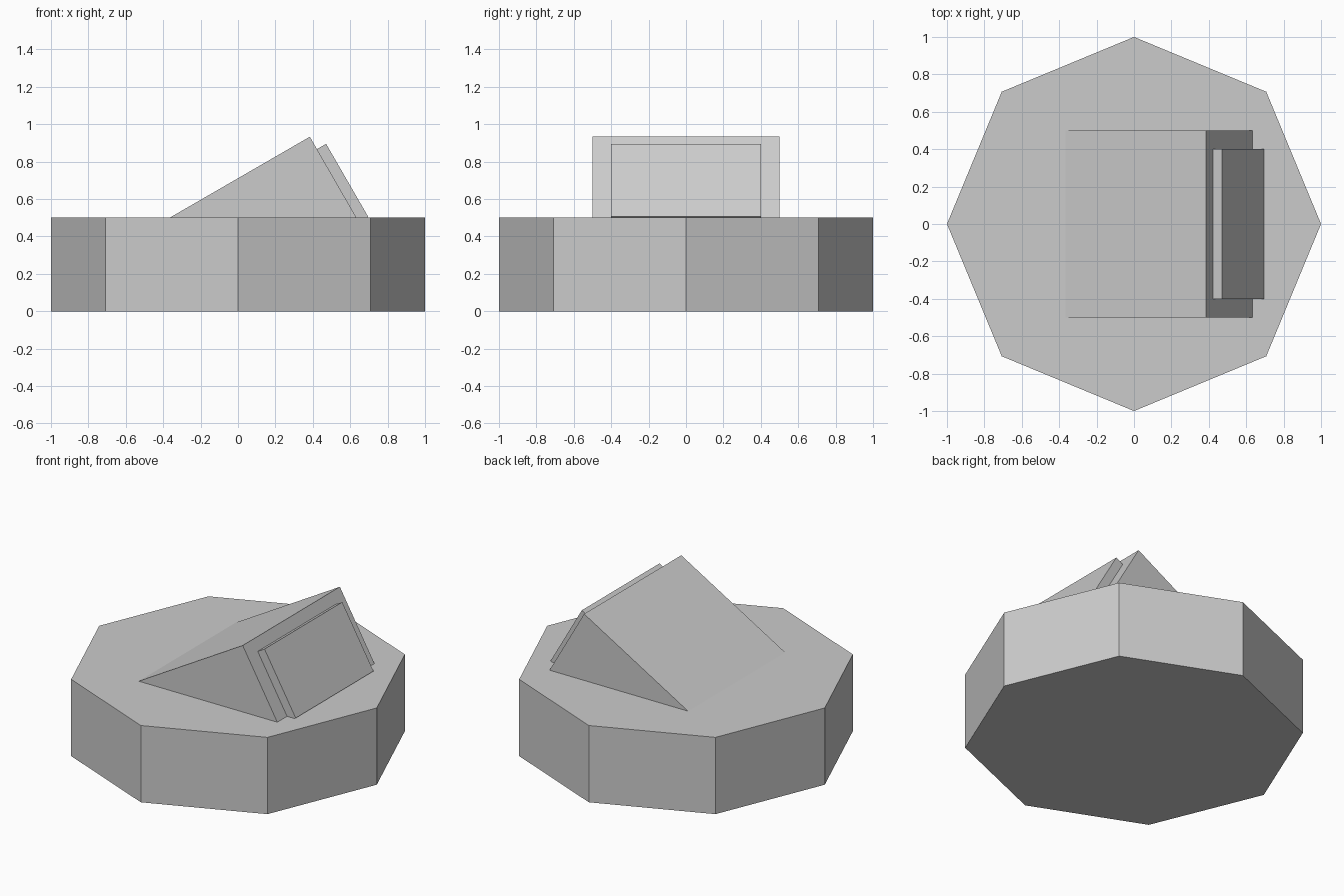
import bpy, bmesh, math
from mathutils import Vector

if "Cube" in bpy.data.objects:
    bpy.data.objects.remove(bpy.data.objects["Cube"])


def prism(name, profile, half_width):
    """Extrude an (x, z) profile symmetrically along y."""
    bm = bmesh.new()
    face = bm.faces.new([bm.verts.new((x, -half_width, z)) for x, z in profile])
    ext = bmesh.ops.extrude_face_region(bm, geom=[face])
    verts = [v for v in ext["geom"] if isinstance(v, bmesh.types.BMVert)]
    bmesh.ops.translate(bm, verts=verts, vec=(0, 2 * half_width, 0))
    bmesh.ops.recalc_face_normals(bm, faces=bm.faces)
    mesh = bpy.data.meshes.new(name)
    bm.to_mesh(mesh)
    bm.free()
    obj = bpy.data.objects.new(name, mesh)
    bpy.context.collection.objects.link(obj)
    return obj


# Octagonal base, corners on the axes
bpy.ops.mesh.primitive_cylinder_add(vertices=8, radius=1, depth=0.5, location=(0, 0, 0.25))
bpy.context.object.name = "base"

# Sloped wedge, sunk slightly into the base
prism("wedge", [(-0.4, 0.48), (0.645, 0.48), (0.384, 0.933)], 0.5)

# Raised panel on the steep face
out = Vector((math.cos(math.radians(30)), 0.5))
down = Vector((0.5, -math.cos(math.radians(30))))
top = Vector((0.471, 0.895))
bottom = top + down * 0.45
prism("panel", [top, bottom, bottom - out * 0.08, top - out * 0.08], 0.4)
